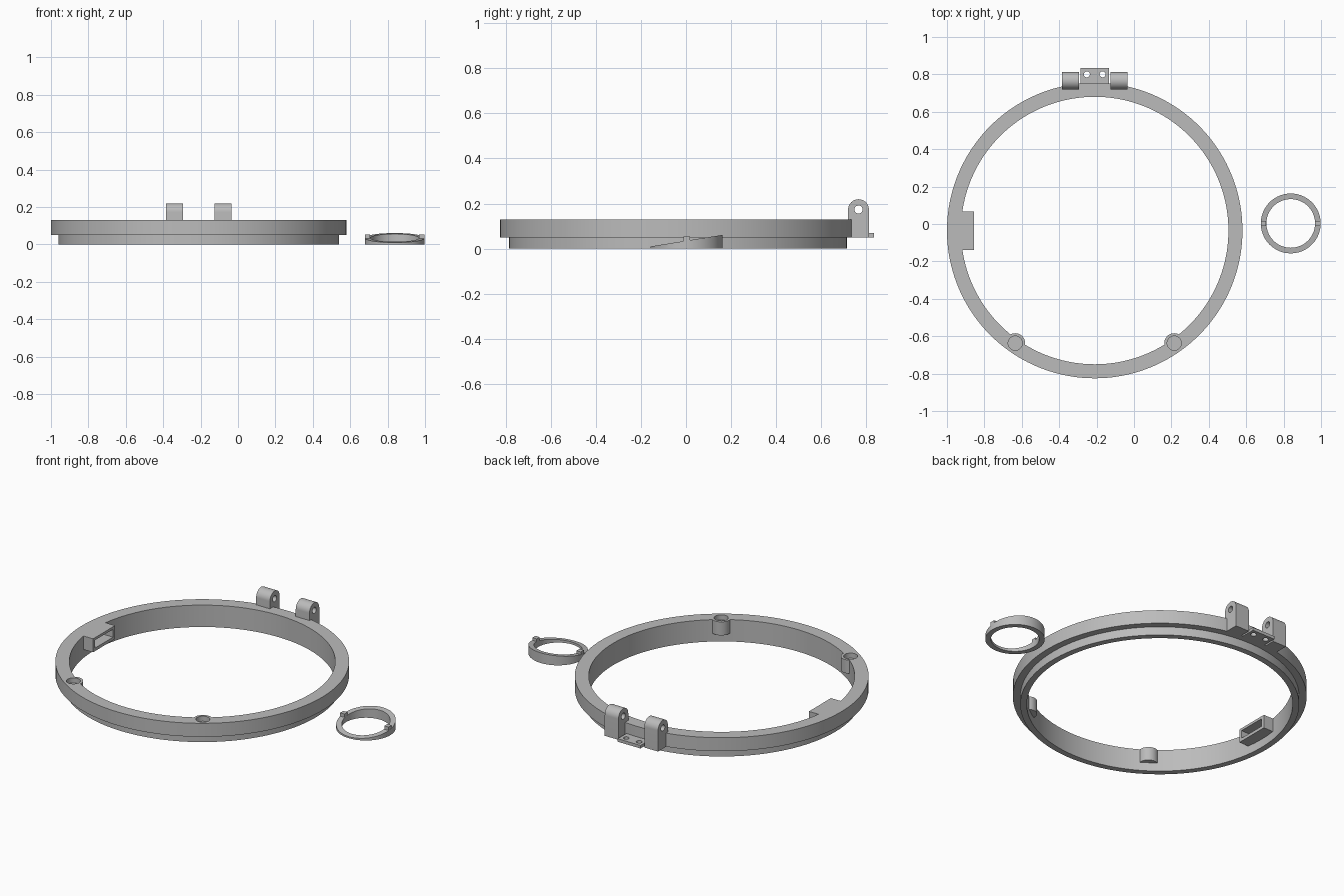
import bpy, bmesh, math
from mathutils import Matrix, Vector

if "Cube" in bpy.data.objects:
    bpy.data.objects.remove(bpy.data.objects["Cube"])

CX, CY = -0.21, -0.035          # main ring centre
SX, SY = 0.838, 0.003           # small ring centre
LOW, TOP = 0.05, 0.13           # flange underside and top

grey = bpy.data.materials.new("plain grey")
grey.diffuse_color = (0.5, 0.5, 0.5, 1)
grey.use_nodes = True
grey.node_tree.nodes["Principled BSDF"].inputs["Base Color"].default_value = grey.diffuse_color


def finish(name, bm):
    bmesh.ops.recalc_face_normals(bm, faces=bm.faces)
    me = bpy.data.meshes.new(name)
    bm.to_mesh(me)
    bm.free()
    me.materials.append(grey)
    ob = bpy.data.objects.new(name, me)
    bpy.context.collection.objects.link(ob)
    return ob


def lathe(name, profile, x, y, seg):
    """Closed (radius, z) profile turned around a vertical axis."""
    bm = bmesh.new()
    rings = []
    for i in range(seg):
        a = 2 * math.pi * i / seg
        rings.append([bm.verts.new((x + r * math.cos(a), y + r * math.sin(a), z)) for r, z in profile])
    n = len(profile)
    for i in range(seg):
        p, q = rings[i], rings[(i + 1) % seg]
        for j in range(n):
            k = (j + 1) % n
            bm.faces.new((p[j], q[j], q[k], p[k]))
    return finish(name, bm)


def box(name, x0, x1, y0, y1, z0, z1):
    bm = bmesh.new()
    bmesh.ops.create_cube(bm, size=1)
    for v in bm.verts:
        v.co = Vector(((x0 + x1) / 2 + v.co.x * (x1 - x0),
                       (y0 + y1) / 2 + v.co.y * (y1 - y0),
                       (z0 + z1) / 2 + v.co.z * (z1 - z0)))
    return finish(name, bm)


def cylinder(name, centre, r, depth, along_x=False, seg=48):
    bm = bmesh.new()
    m = Matrix.Translation(centre)
    if along_x:
        m = m @ Matrix.Rotation(math.pi / 2, 4, 'Y')
    bmesh.ops.create_cone(bm, cap_ends=True, segments=seg, radius1=r, radius2=r, depth=depth, matrix=m)
    return finish(name, bm)


def cut(ob, cutters):
    """Subtract cutters and bake the result into the mesh."""
    for c in cutters:
        c.hide_render = True
        c.hide_set(True)
        mod = ob.modifiers.new("cut", 'BOOLEAN')
        mod.operation, mod.solver, mod.object = 'DIFFERENCE', 'EXACT', c
    dg = bpy.context.evaluated_depsgraph_get()
    me = bpy.data.meshes.new_from_object(ob.evaluated_get(dg))
    ob.modifiers.clear()
    ob.data = me


parts, ring_cutters = [], []

# Main stepped ring
ring = lathe("main_ring", [(0.715, 0), (0.75, 0), (0.75, LOW), (0.79, LOW), (0.79, TOP), (0.715, TOP)],
             CX, CY, 160)
parts.append(ring)

# Round bosses with shallow pockets
for side, label in ((-1, "left"), (1, "right")):
    x, y = CX + side * 0.425, -0.637
    boss = cylinder(label + "_boss", (x, y, (LOW + TOP) / 2), 0.053, TOP - LOW)
    pocket = cylinder(label + "_pocket_cutter", (x, y, TOP), 0.038, 0.06)
    cut(boss, [pocket])
    ring_cutters.append(pocket)
    parts.append(boss)

# Latch housing with a slot open to the inside
latch = box("latch_housing", -0.945, -0.855, CY - 0.103, CY + 0.103, LOW, TOP)
slot = box("slot_cutter", -0.935, -0.80, CY - 0.085, CY + 0.085, 0.068, 0.115)
cut(latch, [slot])
ring_cutters.append(slot)
parts.append(latch)
cut(ring, ring_cutters)

# Hinge lugs: rounded-top profile extruded along x, with a pin hole
HY, HZ, HR = 0.766, 0.173, 0.046
for side, label in ((-1, "left"), (1, "right")):
    xc = CX + side * 0.13
    outline = [(HY - HR, LOW), (HY + HR, LOW)]
    outline += [(HY + HR * math.cos(math.pi * i / 24), HZ + HR * math.sin(math.pi * i / 24)) for i in range(25)]
    bm = bmesh.new()
    face = bm.faces.new([bm.verts.new((xc - 0.045, y, z)) for y, z in outline])
    ext = bmesh.ops.extrude_face_region(bm, geom=[face])
    for g in ext["geom"]:
        if isinstance(g, bmesh.types.BMVert):
            g.co.x += 0.09
    lug = finish(label + "_hinge_lug", bm)
    cut(lug, [cylinder(label + "_pin_cutter", (xc, HY, HZ), 0.018, 0.2, True, 32)])
    parts.append(lug)

# Screw plate between the lugs
plate = box("screw_plate", CX - 0.075, CX + 0.075, 0.735, 0.834, LOW, 0.068)
cut(plate, [cylinder("screw_cutter", (CX + s * 0.042, 0.8, 0.06), 0.016, 0.1, seg=32) for s in (-1, 1)])
parts.append(plate)

# Small loose ring with a sloping top
small = lathe("small_ring", [(0.13, 0), (0.16, 0), (0.16, 0.035), (0.13, 0.035)], SX, SY, 96)
for v in small.data.vertices:
    if v.co.z > 0.01:
        v.co.z += 0.16 * (v.co.y - SY)
parts.append(small)

# Nubs on the small ring
for side, label in ((-1, "left"), (1, "right")):
    xs = sorted((SX + side * 0.131, SX + side * 0.159))
    parts.append(box(label + "_nub", xs[0], xs[1], SY - 0.014, SY + 0.014, 0.005, 0.053))

# Smooth the curved walls, keep edges crisp
bpy.ops.object.select_all(action='DESELECT')
for ob in parts:
    ob.select_set(True)
bpy.context.view_layer.objects.active = ring
bpy.ops.object.shade_smooth_by_angle(angle=math.radians(30))
